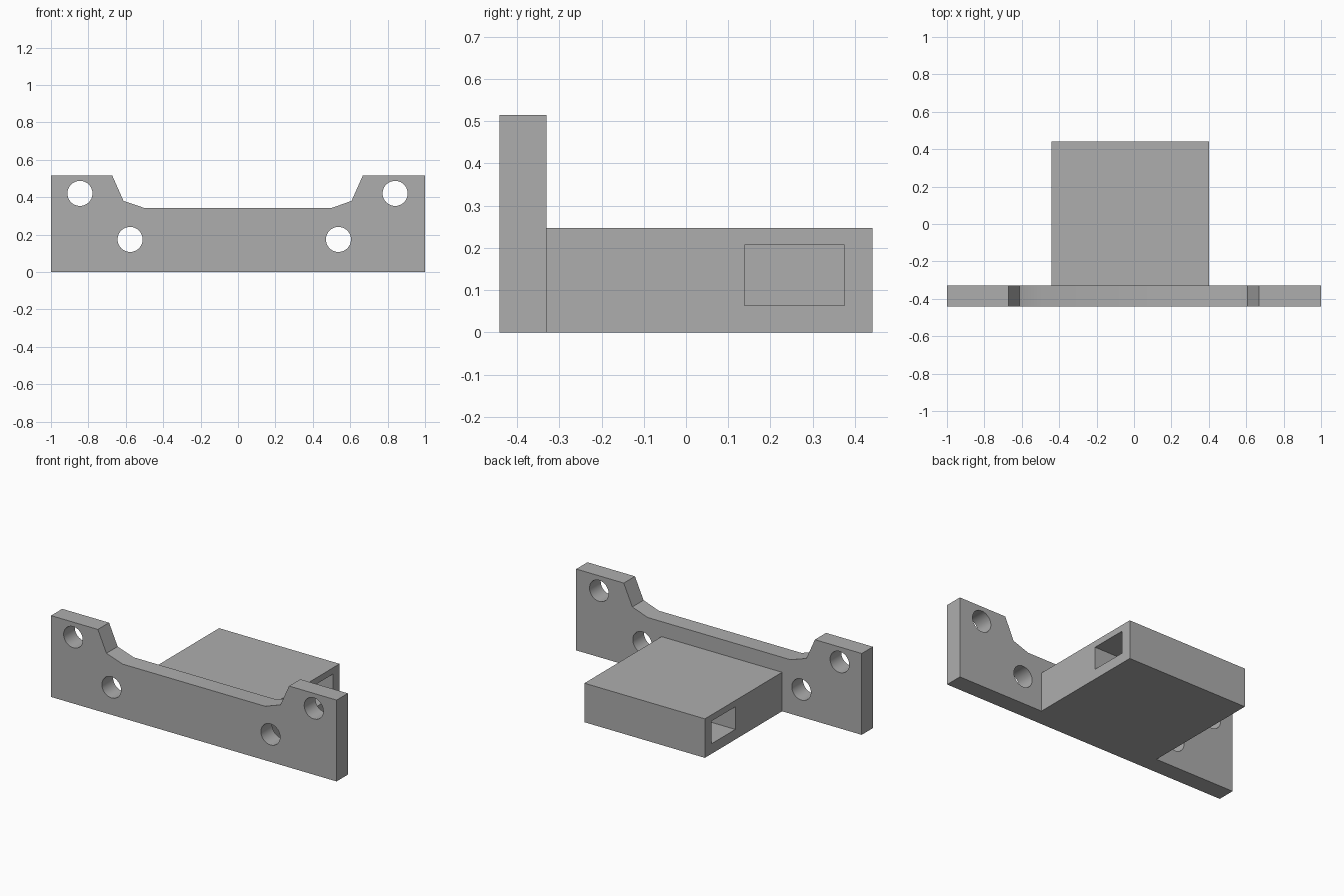
import bpy, bmesh, math
from mathutils import Vector

default = bpy.data.objects.get("Cube")
if default:
    bpy.data.objects.remove(default, do_unlink=True)

grey = bpy.data.materials.new("plain_grey")
grey.use_nodes = True
colour = (0.42, 0.42, 0.42, 1)
grey.diffuse_color = colour
grey.node_tree.nodes["Principled BSDF"].inputs["Base Color"].default_value = colour


def add_mesh(name, bm):
    bmesh.ops.recalc_face_normals(bm, faces=bm.faces)
    mesh = bpy.data.meshes.new(name)
    bm.to_mesh(mesh)
    bm.free()
    mesh.materials.append(grey)
    obj = bpy.data.objects.new(name, mesh)
    bpy.context.collection.objects.link(obj)
    return obj


def extruded(name, profile, y0, y1):
    """Extrude an (x, z) outline along y."""
    bm = bmesh.new()
    face = bm.faces.new([bm.verts.new((x, y0, z)) for x, z in profile])
    geom = bmesh.ops.extrude_face_region(bm, geom=[face])["geom"]
    moved = [v for v in geom if isinstance(v, bmesh.types.BMVert)]
    bmesh.ops.translate(bm, verts=moved, vec=(0, y1 - y0, 0))
    return add_mesh(name, bm)


def box(name, low, high):
    (x0, y0, z0), (x1, y1, z1) = low, high
    return extruded(name, [(x0, z0), (x1, z0), (x1, z1), (x0, z1)], y0, y1)


def cut(target, cutters):
    """Subtract the cutters, then remove them."""
    bpy.ops.object.select_all(action="DESELECT")
    target.select_set(True)
    bpy.context.view_layer.objects.active = target
    for cutter in cutters:
        cutter.hide_render = True
        mod = target.modifiers.new("cut", "BOOLEAN")
        mod.operation = "DIFFERENCE"
        mod.solver = "EXACT"
        mod.object = cutter
        bpy.ops.object.modifier_apply(modifier=mod.name)
        bpy.data.objects.remove(cutter, do_unlink=True)
    bpy.ops.object.shade_smooth_by_angle(angle=math.radians(25))


FRONT, JOIN, BACK = -0.442, -0.33, 0.442

# Mounting plate with raised ears
plate = extruded("mounting_plate", [
    (-1, 0), (1, 0), (1, 0.515), (0.667, 0.515), (0.607, 0.38), (0.5, 0.342),
    (-0.5, 0.342), (-0.612, 0.38), (-0.672, 0.515), (-1, 0.515)], FRONT, JOIN)

# Four screw holes through the plate
holes = []
for cx, cz in [(-0.845, 0.42), (-0.577, 0.174), (0.537, 0.174), (0.84, 0.42)]:
    ring = [(cx + 0.067 * math.cos(a), cz + 0.067 * math.sin(a))
            for a in (math.tau * i / 40 for i in range(40))]
    holes.append(extruded("hole_cutter", ring, FRONT - 0.1, JOIN + 0.1))
cut(plate, holes)

# Rear block with a rectangular pocket in each side
block = box("rear_block", (-0.442, JOIN, 0), (0.402, BACK, 0.247))
pockets = [box("pocket_cutter", (x0, 0.138, 0.064), (x1, 0.375, 0.207))
           for x0, x1 in [(-0.6, -0.2), (0.16, 0.6)]]
cut(block, pockets)
